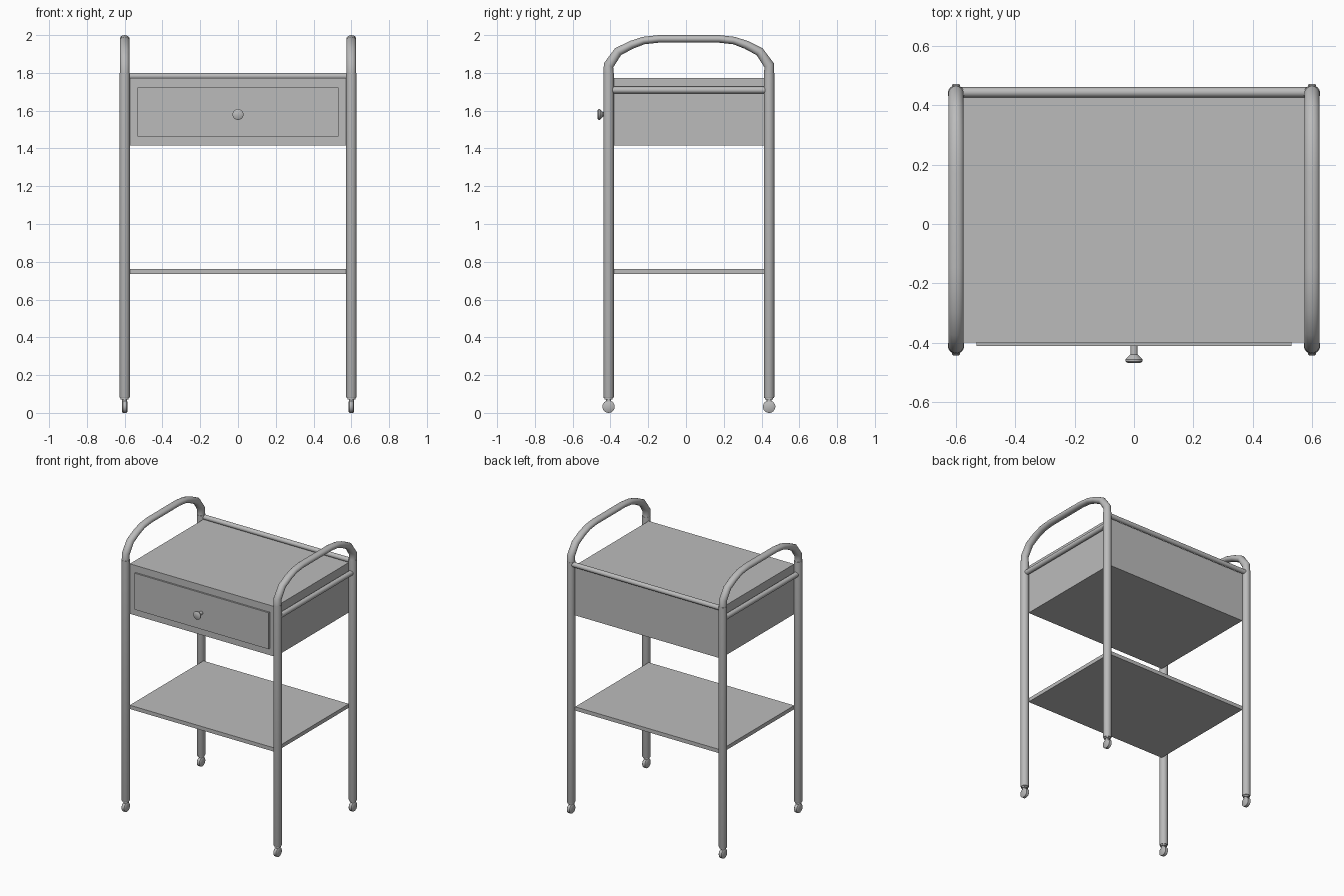
import bpy, bmesh, math
from mathutils import Vector

cube = bpy.data.objects.get("Cube")
if cube:
    bpy.data.objects.remove(cube, do_unlink=True)

grey = bpy.data.materials.new("grey metal")
grey.use_nodes = True
grey.diffuse_color = (0.5, 0.5, 0.5, 1)
grey.node_tree.nodes["Principled BSDF"].inputs["Base Color"].default_value = (0.5, 0.5, 0.5, 1)

FRONT, BACK, SIDE = -0.41, 0.44, 0.6
MID = (FRONT + BACK) / 2


def finish(name, bm, smooth=False):
    bmesh.ops.recalc_face_normals(bm, faces=bm.faces[:])
    mesh = bpy.data.meshes.new(name)
    bm.to_mesh(mesh)
    bm.free()
    mesh.materials.append(grey)
    obj = bpy.data.objects.new(name, mesh)
    bpy.context.collection.objects.link(obj)
    if smooth:
        bpy.ops.object.select_all(action='DESELECT')
        obj.select_set(True)
        bpy.context.view_layer.objects.active = obj
        bpy.ops.object.shade_smooth_by_angle(angle=math.radians(40))
    return obj


def box(name, low, high, bevel=0):
    bm = bmesh.new()
    bmesh.ops.create_cube(bm, size=1)
    for v in bm.verts:
        v.co = [a + (b - a) * (c + 0.5) for a, b, c in zip(low, high, v.co)]
    if bevel:  # soften only the upper front edge
        edge = [e for e in bm.edges
                if all(v.co.y == low[1] and v.co.z == high[2] for v in e.verts)]
        bmesh.ops.bevel(bm, geom=edge, offset=bevel, segments=3, affect='EDGES', profile=0.5)
    return finish(name, bm)


def lathe(name, start, axis, profile, sides=20):
    """Rings of (distance, radius) along an axis, closed by caps."""
    axis = Vector(axis)
    u = axis.orthogonal().normalized()
    w = axis.cross(u)
    turns = [2 * math.pi * i / sides for i in range(sides)]
    rings = [[Vector(start) + axis * d + (u * math.cos(t) + w * math.sin(t)) * r
              for t in turns] for d, r in profile]
    return skin(name, rings)


def skin(name, rings):
    bm = bmesh.new()
    loops = [[bm.verts.new(p) for p in ring] for ring in rings]
    n = len(loops[0])
    for a, b in zip(loops, loops[1:]):
        for i in range(n):
            j = (i + 1) % n
            bm.faces.new((a[i], a[j], b[j], b[i]))
    bm.faces.new(loops[0])
    bm.faces.new(loops[-1])
    return finish(name, bm, True)


def handle(name, x, sides=16):
    # Half arch: offset from the middle, height, tube half thickness
    half = [(0.425, 1.80, 0.027), (0.425, 1.84, 0.027), (0.375, 1.912, 0.024),
            (0.305, 1.948, 0.022), (0.24, 1.971, 0.02), (0.16, 1.98, 0.02)]
    path = [(-y, z, r) for y, z, r in half] + half[::-1]
    rings = []
    for i, (y, z, r) in enumerate(path):
        y0, z0, _ = path[max(i - 1, 0)]
        y1, z1, _ = path[min(i + 1, len(path) - 1)]
        if i in (0, len(path) - 1):
            y0 = y1 = y
        out = Vector((0, z0 - z1, y1 - y0)).normalized()
        rings.append([Vector((x, MID + y, z)) + out * r * math.sin(t)
                      + Vector((0.026 * math.cos(t), 0, 0))
                      for t in (2 * math.pi * k / sides for k in range(sides))])
    return skin(name, rings)


# Frame: four legs on casters, two arched handles and side rails
for side, x in (("right", -SIDE), ("left", SIDE)):
    for end, y in (("front", FRONT), ("back", BACK)):
        tag = f"{end}_{side}"
        lathe(f"leg_{tag}", (x, y, 0.08), (0, 0, 1),
              [(0, 0.026), (0.005, 0.028), (1.72, 0.028)])
        lathe(f"caster_stem_{tag}", (x, y, 0.05), (0, 0, 1),
              [(0, 0.014), (0.02, 0.014), (0.02, 0.022), (0.031, 0.022)], 12)
        lathe(f"caster_wheel_{tag}", (x - 0.014, y, 0.033), (1, 0, 0),
              [(0, 0.028), (0.004, 0.033), (0.024, 0.033), (0.028, 0.028)])
    handle(f"handle_{side}", x)
    lathe(f"side_rail_{side}", (x, FRONT, 1.709), (0, 1, 0),
          [(0, 0.018), (BACK - FRONT, 0.018)], 16)

# Rail along the back edge of the top
lathe("back_rail", (-SIDE, 0.444, 1.783), (1, 0, 0), [(0, 0.017), (2 * SIDE, 0.017)], 16)

# Cabinet, shelf and drawer
box("cabinet", (-0.575, -0.4, 1.415), (0.575, 0.43, 1.772), 0.012)
box("lower_shelf", (-0.575, -0.4, 0.735), (0.575, 0.43, 0.762), 0.006)
box("drawer_front", (-0.531, -0.412, 1.462), (0.531, -0.395, 1.722))
lathe("drawer_knob", (0, -0.41, 1.58), (0, -1, 0),
      [(0, 0.012), (0.03, 0.012), (0.046, 0.029), (0.053, 0.029), (0.058, 0.022)])
